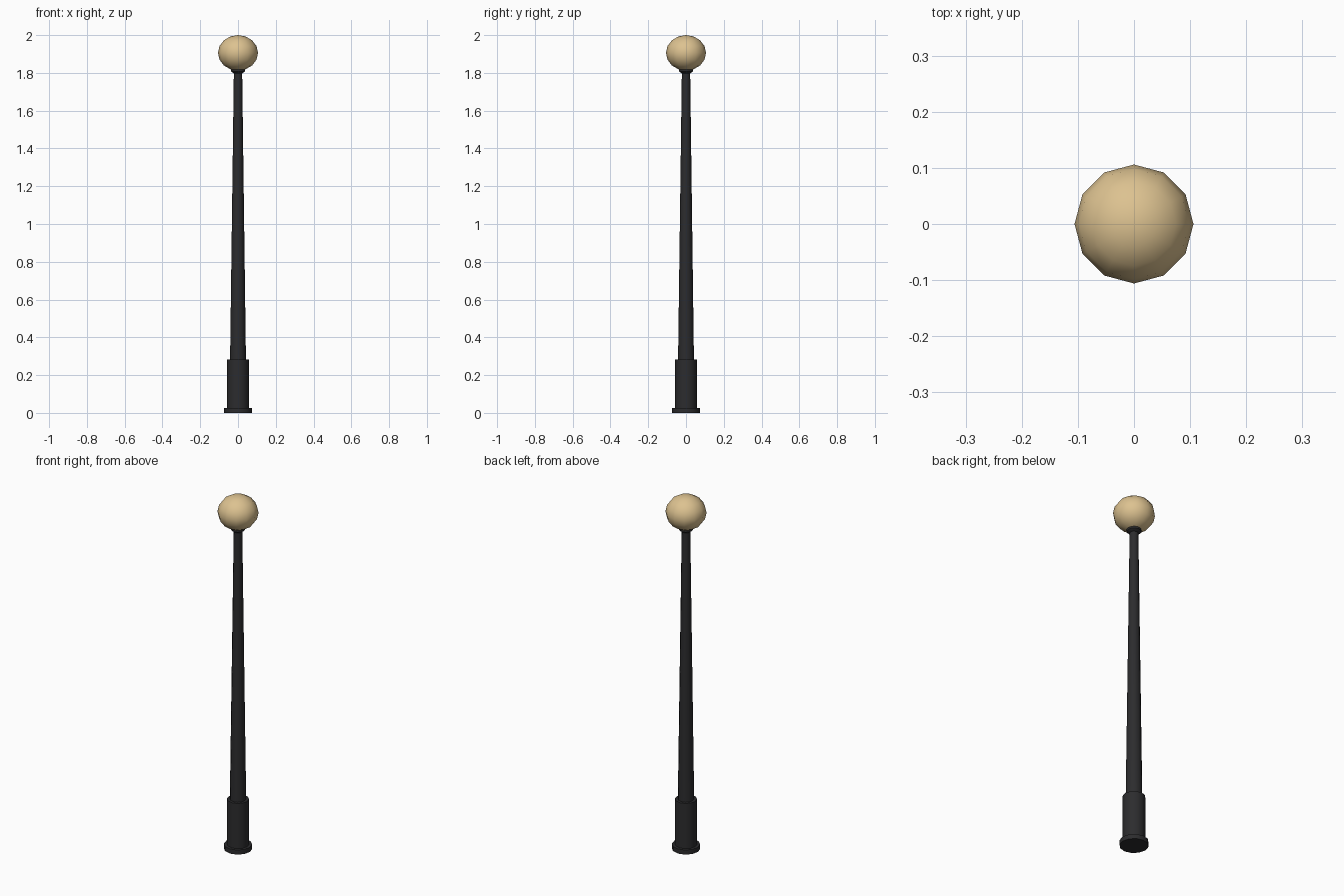
import bpy, bmesh, math

if "Cube" in bpy.data.objects:
    bpy.data.objects.remove(bpy.data.objects["Cube"])

SIDES = 12


def material(name, color):
    m = bpy.data.materials.new(name)
    m.diffuse_color = color
    m.use_nodes = True
    m.node_tree.nodes["Principled BSDF"].inputs["Base Color"].default_value = m.diffuse_color
    return m


def lathe(name, profile, mat, angle=40):
    """Revolve (radius, z) points around the z axis and close the ends."""
    bm = bmesh.new()
    rings = []
    for r, z in profile:
        if r == 0:
            rings.append([bm.verts.new((0, 0, z))] * SIDES)
        else:
            rings.append([bm.verts.new((r * math.cos(a), r * math.sin(a), z))
                          for a in (math.tau * i / SIDES for i in range(SIDES))])
    for low, high in zip(rings, rings[1:]):
        for i in range(SIDES):
            j = (i + 1) % SIDES
            corners = list(dict.fromkeys((low[i], low[j], high[j], high[i])))
            bm.faces.new(corners)
    if profile[0][0] > 0:
        bm.faces.new(rings[0][::-1])
    if profile[-1][0] > 0:
        bm.faces.new(rings[-1])
    mesh = bpy.data.meshes.new(name)
    bm.to_mesh(mesh)
    bm.free()
    mesh.materials.append(mat)
    obj = bpy.data.objects.new(name, mesh)
    bpy.context.collection.objects.link(obj)
    bpy.ops.object.select_all(action='DESELECT')
    obj.select_set(True)
    bpy.context.view_layer.objects.active = obj
    bpy.ops.object.shade_smooth_by_angle(angle=math.radians(angle))
    return obj


iron = material("dark_iron", (0.025, 0.025, 0.027, 1))
glass = material("warm_glass", (0.72, 0.54, 0.28, 1))

# Foot plate and thick lower sleeve
lathe("foot", [(0.073, 0), (0.073, 0.026)], iron)
lathe("base_sleeve", [(0.057, 0.026), (0.057, 0.282)], iron)

# Tapered pole
lathe("pole", [(0.042, 0.282), (0.022, 1.805)], iron)

# Flared collar holding the globe
lathe("collar", [(0.024, 1.798), (0.037, 1.808), (0.037, 1.822)], iron)

# Slightly flattened globe, open at the neck
RX, RZ, CZ = 0.106, 0.094, 1.906
globe = [(0.036, 1.818)]
for k in range(1, 9):
    t = math.radians(-67.5 + 22.5 * (k - 1))
    globe.append((RX * math.cos(t) if k < 8 else 0, CZ + RZ * math.sin(t)))
lathe("globe", globe, glass, 60)
